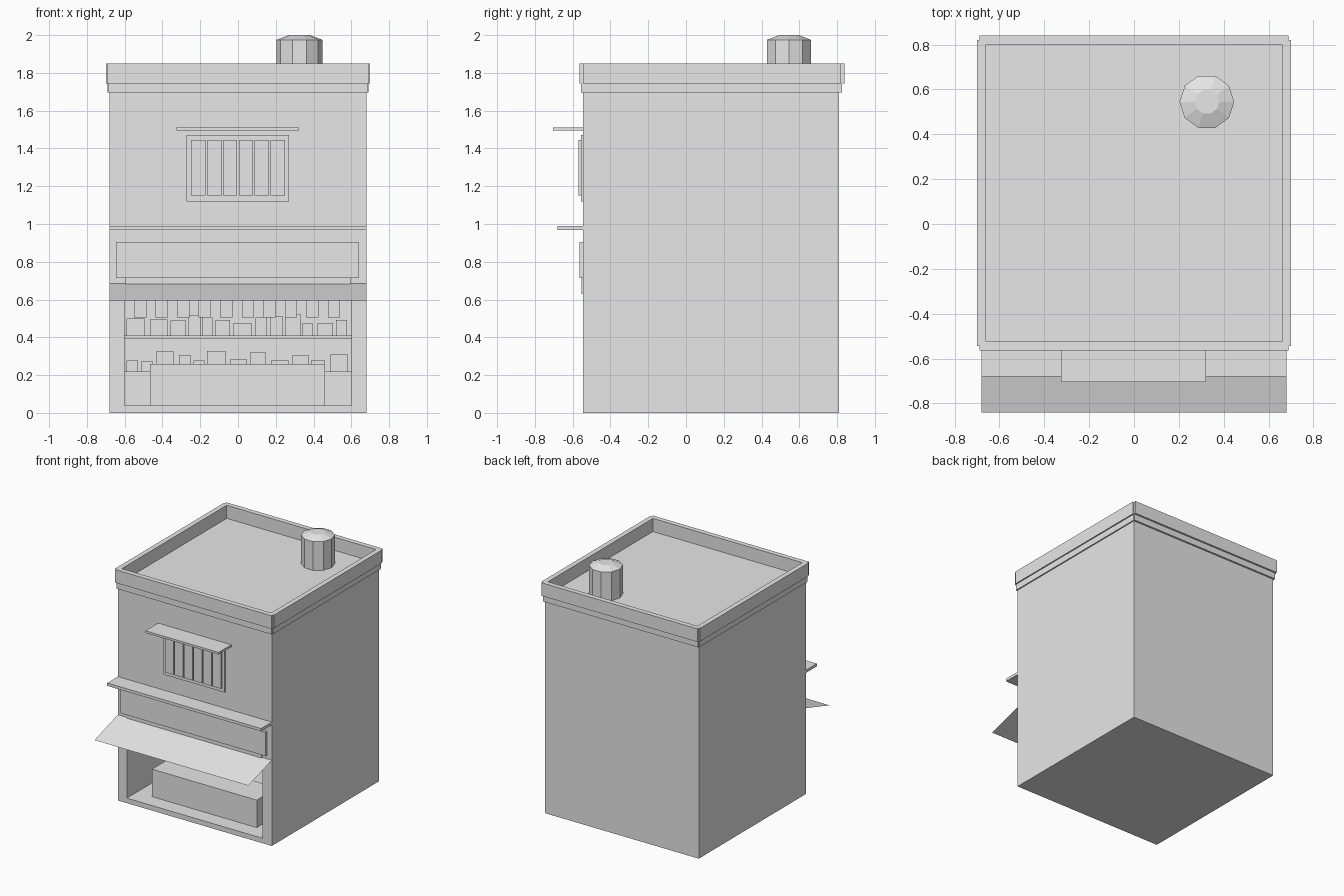
import bpy, bmesh, math, random
from mathutils import Matrix

random.seed(4)
cube = bpy.data.objects.get("Cube")
if cube:
    bpy.data.objects.remove(cube, do_unlink=True)

grey = bpy.data.materials.new("plain_grey")
grey.use_nodes = True
grey.diffuse_color = (0.8, 0.8, 0.8, 1)
grey.node_tree.nodes["Principled BSDF"].inputs["Base Color"].default_value = (0.8, 0.8, 0.8, 1)


def finish(name, bm):
    mesh = bpy.data.meshes.new(name)
    bm.to_mesh(mesh)
    bm.free()
    mesh.materials.append(grey)
    obj = bpy.data.objects.new(name, mesh)
    bpy.context.collection.objects.link(obj)
    return obj


def add_box(bm, x, y, z):
    """Box from three (low, high) ranges."""
    verts = bmesh.ops.create_cube(bm, size=1)["verts"]
    for v in verts:
        for i, (lo, hi) in enumerate((x, y, z)):
            v.co[i] = lo if v.co[i] < 0 else hi


def boxes(name, *ranges):
    bm = bmesh.new()
    for r in ranges:
        add_box(bm, *r)
    return finish(name, bm)


def ring(name, half_x, front, back, z, thick, notch):
    """Rectangular band around the roof, with slightly stepped corners."""
    sides = [(tuple(sorted((s * half_x, s * (half_x - thick)))), (front + notch, back - notch), z)
             for s in (-1, 1)]
    inner = half_x - notch / 2
    ends = [((-inner, inner), (front, front + thick), z),
            ((-inner, inner), (back - thick, back), z)]
    return boxes(name, *sides, *ends)


FRONT, BACK, HALF = -0.545, 0.81, 0.68
ROOM_BACK = 0.74

# Building body with the shop room cut into it
body = boxes("building_body", ((-HALF, HALF), (FRONT, BACK), (0, 1.745)))
cutter = boxes("room_cutter", ((-0.6, 0.6), (FRONT - 0.1, ROOM_BACK), (0.04, 0.64)))
cutter.hide_render = True
cutter.hide_set(True)
cut = body.modifiers.new("room", "BOOLEAN")
cut.operation = "DIFFERENCE"
cut.solver = "EXACT"
cut.object = cutter

# Roof cornice and parapet
ring("cornice", 0.69, -0.555, 0.825, (1.695, 1.745), 0.03, 0.01)
ring("parapet", 0.70, -0.565, 0.84, (1.745, 1.85), 0.04, 0.02)

# Chimney with a bevelled cap
bm = bmesh.new()
for r1, r2, low, high in ((0.122, 0.122, 1.74, 1.975), (0.122, 0.055, 1.975, 2.0)):
    place = Matrix.Translation((0.325, 0.545, (low + high) / 2)) @ Matrix.Rotation(math.pi / 2, 4, "Z")
    bmesh.ops.create_cone(bm, cap_ends=True, segments=10, radius1=r1, radius2=r2,
                          depth=high - low, matrix=place)
finish("chimney", bm)

# Window: back panel, slats and the canopy above
boxes("window_panel", ((-0.272, 0.27), (-0.555, FRONT + 0.01), (1.12, 1.47)))
slats = [((x + 0.004, x + 0.08), (-0.57, -0.55), (1.15, 1.445))
         for x in (-0.252 + 0.084 * i for i in range(6))]
boxes("window_slats", *slats)
boxes("window_canopy", ((-0.325, 0.322), (-0.705, FRONT + 0.01), (1.495, 1.512)))

# Storefront trim
boxes("storefront_ledge", ((-HALF, HALF), (-0.68, FRONT + 0.01), (0.967, 0.99)))
boxes("sign_board", ((-0.645, 0.64), (-0.565, FRONT + 0.01), (0.715, 0.905)))
boxes("door_lintel", ((-0.595, 0.595), (-0.553, FRONT + 0.05), (0.63, 0.72)))

# Awning, a single sloping sheet
bm = bmesh.new()
corners = [(-HALF, -0.84, 0.595), (HALF, -0.84, 0.595), (HALF, FRONT, 0.685), (-HALF, FRONT, 0.685)]
bm.faces.new([bm.verts.new(c) for c in corners])
finish("awning", bm)

# Shop fittings
boxes("shop_counter", ((-0.465, 0.46), (-0.42, -0.16), (0.04, 0.26)))
boxes("back_cabinet", ((-0.6, 0.6), (0.45, ROOM_BACK), (0.04, 0.205)))
boxes("shelves", *[((-0.6, 0.6), (0.45, ROOM_BACK), (z - 0.015, z)) for z in (0.22, 0.41)])

# Goods standing on the shelves
for name, base in (("lower_goods", 0.22), ("upper_goods", 0.41)):
    row = []
    x = -0.59
    while x < 0.52:
        w = random.uniform(0.05, 0.1)
        row.append(((x, x + w), (0.5, 0.6), (base, base + random.uniform(0.05, 0.12))))
        x += w + random.uniform(0.01, 0.03)
    boxes(name, *row)

# Row of boxes hanging at the top of the room
hanging = [((x, x + 0.065), (0.3, 0.4), (0.505, 0.64))
           for x in (-0.55 + 0.114 * i for i in range(10))]
boxes("hanging_goods", *hanging)
